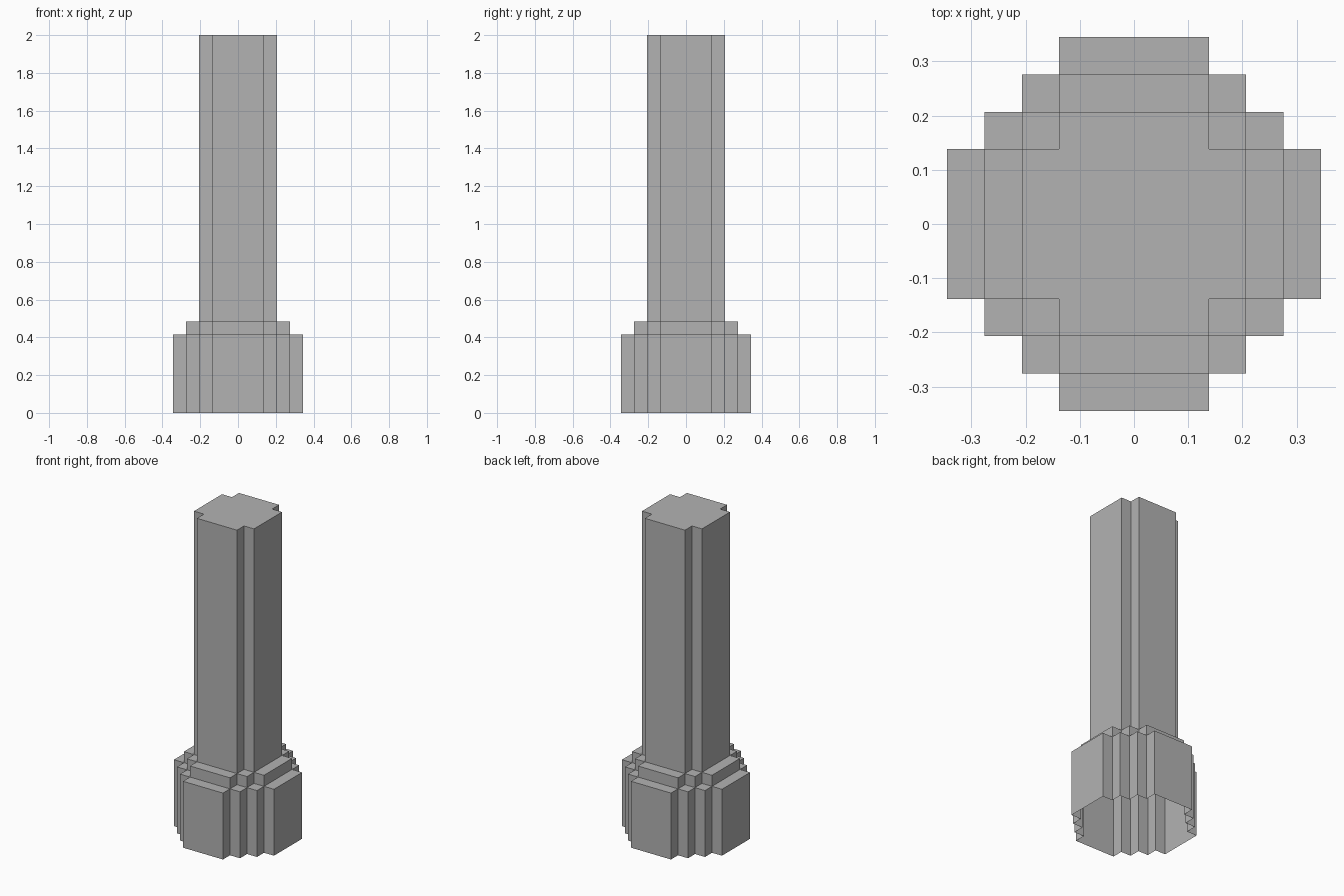
import bpy
import bmesh
from mathutils import Matrix

cube = bpy.data.objects.get("Cube")
if cube:
    bpy.data.objects.remove(cube, do_unlink=True)

UNIT = 2 / 29   # the model sits on a regular block grid
ARM = 2         # half-width of each flat arm, in blocks

grey = bpy.data.materials.new("mid grey")
grey.use_nodes = True
colour = (0.45, 0.45, 0.45, 1)
grey.diffuse_color = colour
grey.node_tree.nodes["Principled BSDF"].inputs["Base Color"].default_value = colour


def quarter_outline(steps):
    """Staircase corner of a stepped cross, counter-clockwise."""
    points = [(ARM + steps, ARM)]
    for i in range(steps):
        x = ARM + steps - 1 - i
        points += [(x, ARM + i), (x, ARM + i + 1)]
    return points


def turn(point, quarter):
    x, y = point
    for _ in range(quarter):
        x, y = -y, x
    return x, y


def stepped_tier(name, steps, bottom, top, closed_top=False):
    """Walls of a stepped cross, topped by a full cap or by a ledge."""
    bm = bmesh.new()

    def face(points):
        bm.faces.new([bm.verts.new(p) for p in points])

    outline = [turn(p, q) for q in range(4) for p in quarter_outline(steps)]
    for (ax, ay), (bx, by) in zip(outline, outline[1:] + outline[:1]):
        face([(ax, ay, bottom), (bx, by, bottom), (bx, by, top), (ax, ay, top)])

    if closed_top:
        face([(x, y, top) for x, y in outline])
    else:
        # One-block-wide ledge: a strip on each arm and squares at the corners
        reach = ARM + steps - 1
        cells = [(reach, -ARM, reach + 1, ARM)]
        cells += [(reach - k, ARM + k - 1, reach - k + 1, ARM + k)
                  for k in range(1, steps)]
        for quarter in range(4):
            for x0, y0, x1, y1 in cells:
                corners = [(x0, y0), (x1, y0), (x1, y1), (x0, y1)]
                face([(*turn(c, quarter), top) for c in corners])

    bmesh.ops.remove_doubles(bm, verts=bm.verts, dist=0.001)
    bm.transform(Matrix.Scale(UNIT, 4))
    mesh = bpy.data.meshes.new(name)
    bm.to_mesh(mesh)
    bm.free()
    mesh.materials.append(grey)
    obj = bpy.data.objects.new(name, mesh)
    bpy.context.collection.objects.link(obj)
    return obj


# Hollow shell, open underneath
stepped_tier("base", 3, 0, 6)
stepped_tier("collar", 2, 6, 7)
stepped_tier("shaft", 1, 7, 29, closed_top=True)
